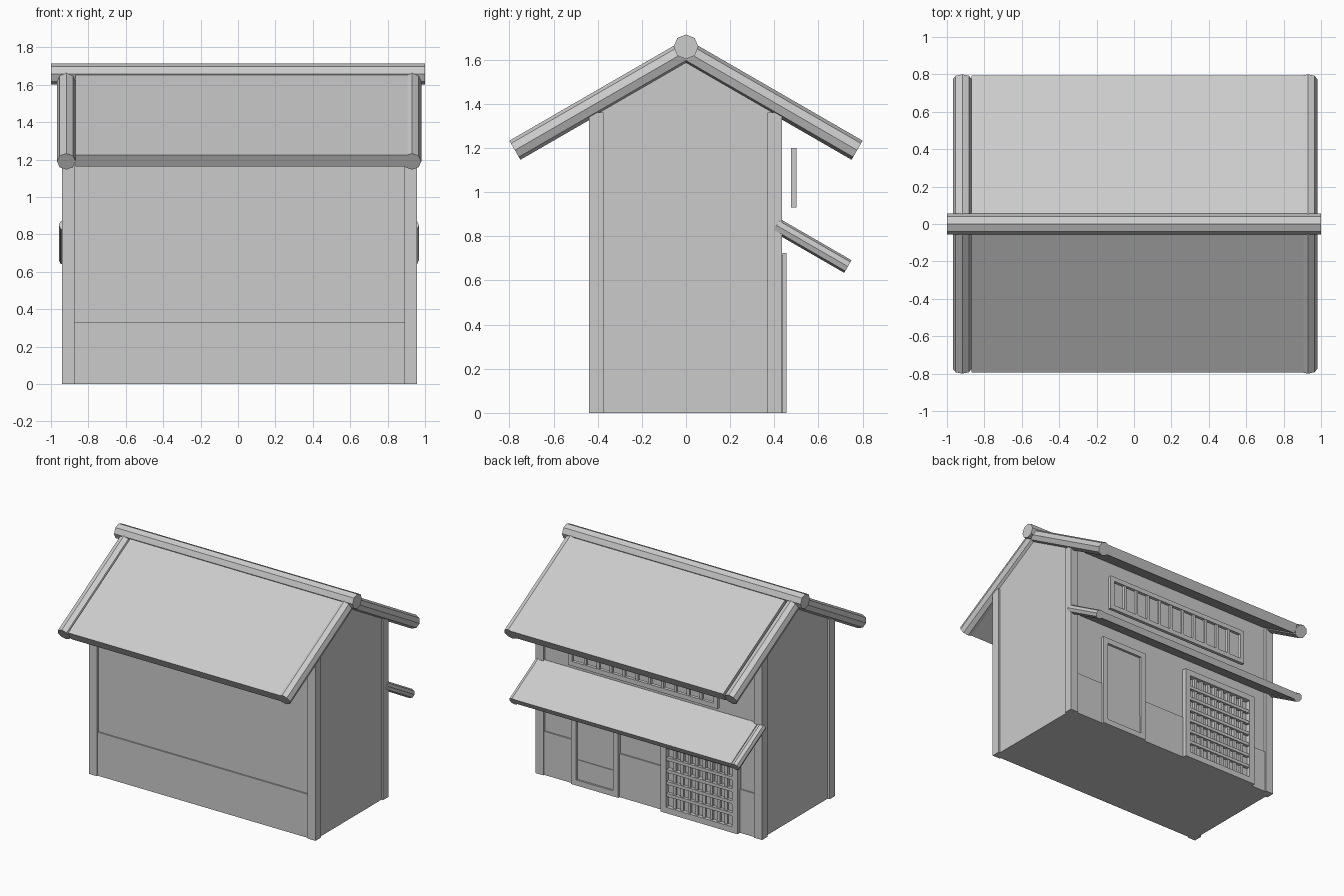
import bpy, bmesh, math
from mathutils import Vector, Matrix

if "Cube" in bpy.data.objects:
    bpy.data.objects.remove(bpy.data.objects["Cube"])


def finish(name, bm):
    bmesh.ops.recalc_face_normals(bm, faces=bm.faces[:])
    me = bpy.data.meshes.new(name)
    bm.to_mesh(me)
    bm.free()
    ob = bpy.data.objects.new(name, me)
    bpy.context.collection.objects.link(ob)
    return ob


def boxes(name, *spans):
    """Each span is (x0, x1, y0, y1, z0, z1)."""
    bm = bmesh.new()
    for x0, x1, y0, y1, z0, z1 in spans:
        m = Matrix.Translation(((x0 + x1) / 2, (y0 + y1) / 2, (z0 + z1) / 2))
        m = m @ Matrix.Diagonal((x1 - x0, y1 - y0, z1 - z0, 1))
        bmesh.ops.create_cube(bm, size=1, matrix=m)
    return finish(name, bm)


def beam(name, a, b, r):
    """Octagonal pole from a to b, one corner facing up."""
    a, b = Vector(a), Vector(b)
    d = b - a
    bm = bmesh.new()
    m = Matrix.Translation((a + b) / 2) @ d.to_track_quat('Z', 'Y').to_matrix().to_4x4()
    bmesh.ops.create_cone(bm, cap_ends=True, segments=8, radius1=r, radius2=r,
                          depth=d.length, matrix=m)
    return finish(name, bm)


def prism(name, profile, x0, x1):
    """Extrude a (y, z) outline along x."""
    bm = bmesh.new()
    f = bm.faces.new([bm.verts.new((x0, y, z)) for y, z in profile])
    new = bmesh.ops.extrude_face_region(bm, geom=[f])['geom']
    bmesh.ops.translate(bm, vec=(x1 - x0, 0, 0),
                        verts=[v for v in new if isinstance(v, bmesh.types.BMVert)])
    return finish(name, bm)


def slab(name, start, end, up, down, x0, x1):
    """Sloping roof sheet around a centre line in the y-z plane."""
    s, e = Vector(start), Vector(end)
    d = (e - s).normalized()
    n = Vector((-d.y, d.x))
    if n.y < 0:
        n = -n
    return prism(name, [s + n * up, e + n * up, e - n * down, s - n * down], x0, x1)


def frame(x0, x1, y0, y1, z0, z1, w):
    """Spans of a rectangular frame with border w."""
    return [(x0, x0 + w, y0, y1, z0, z1), (x1 - w, x1, y0, y1, z0, z1),
            (x0 + w, x1 - w, y0, y1, z0, z0 + w), (x0 + w, x1 - w, y0, y1, z1 - w, z1)]


T = math.tan(math.radians(30))

# Gabled walls and corner posts
prism("walls", [(-0.42, 0), (0.415, 0), (0.415, 1.37), (0, 1.61), (-0.42, 1.37)], -0.925, 0.945)
boxes("corner_posts", *[(x, x + 0.067, y, y + 0.066, 0, 1.36)
                        for x in (-0.942, 0.891) for y in (-0.44, 0.369)])

# Lower wall boards, front and back (interrupted by the door)
boxes("front_wainscot", (-0.876, 0.892, -0.43, -0.41, 0, 0.33))
boxes("back_wainscot", (-0.876, 0.27, 0.41, 0.425, 0, 0.33), (0.65, 0.892, 0.41, 0.425, 0, 0.33))

# Main roof
TOP = 1.637
for side, s in (("front", -1), ("back", 1)):
    end = (s * 0.775, TOP - 0.775 * T)
    slab(side + "_roof", (0, TOP), end, 0.04, 0.03, -0.868, 0.935)
    for label, x in (("left", -0.918), ("right", 0.93)):
        beam(f"{side}_{label}_verge_pole", (x, 0, TOP), (x, *end), 0.05)
beam("ridge_pole", (-1, 0, 1.658), (1, 0, 1.658), 0.056)

# Canopy over the back entrance
c0 = (0.41, 0.835 + 0.025 * T)
c1 = (0.733, 0.835 - 0.298 * T)
slab("canopy", c0, c1, 0.027, 0.02, -0.9, 0.935)
for label, x in (("left", -0.925), ("right", 0.935)):
    beam(f"canopy_{label}_pole", (x, *c0), (x, *c1), 0.033)

# Door: frame, leaf and kick board
boxes("door_frame", *frame(0.26, 0.655, 0.41, 0.44, 0, 0.715, 0.042))
boxes("door_leaf", (0.3, 0.615, 0.41, 0.421, 0.04, 0.675))
boxes("door_kick_board", (0.3, 0.615, 0.41, 0.426, 0.04, 0.19))

# Lattice window standing on the ground
boxes("lattice_frame", *frame(-0.75, -0.105, 0.41, 0.455, 0, 0.725, 0.045))
boxes("lattice_uprights", *[(x - 0.012, x + 0.012, 0.415, 0.44, 0.045, 0.68)
                            for x in (-0.705 + 0.555 * i / 9 for i in range(1, 9))])
boxes("lattice_rails", *[(-0.705, -0.15, 0.425, 0.448, z - 0.012, z + 0.012)
                         for z in (0.045 + 0.635 * i / 7 for i in range(1, 7))])

# Long slatted upper window, held clear of the wall
boxes("upper_window_frame", *frame(-0.615, 0.64, 0.475, 0.5, 0.93, 1.2, 0.035))
boxes("upper_window_slats", *[(x - 0.011, x + 0.011, 0.477, 0.497, 0.965, 1.165)
                              for x in (-0.58 + 1.185 * i / 11 for i in range(1, 11))])
